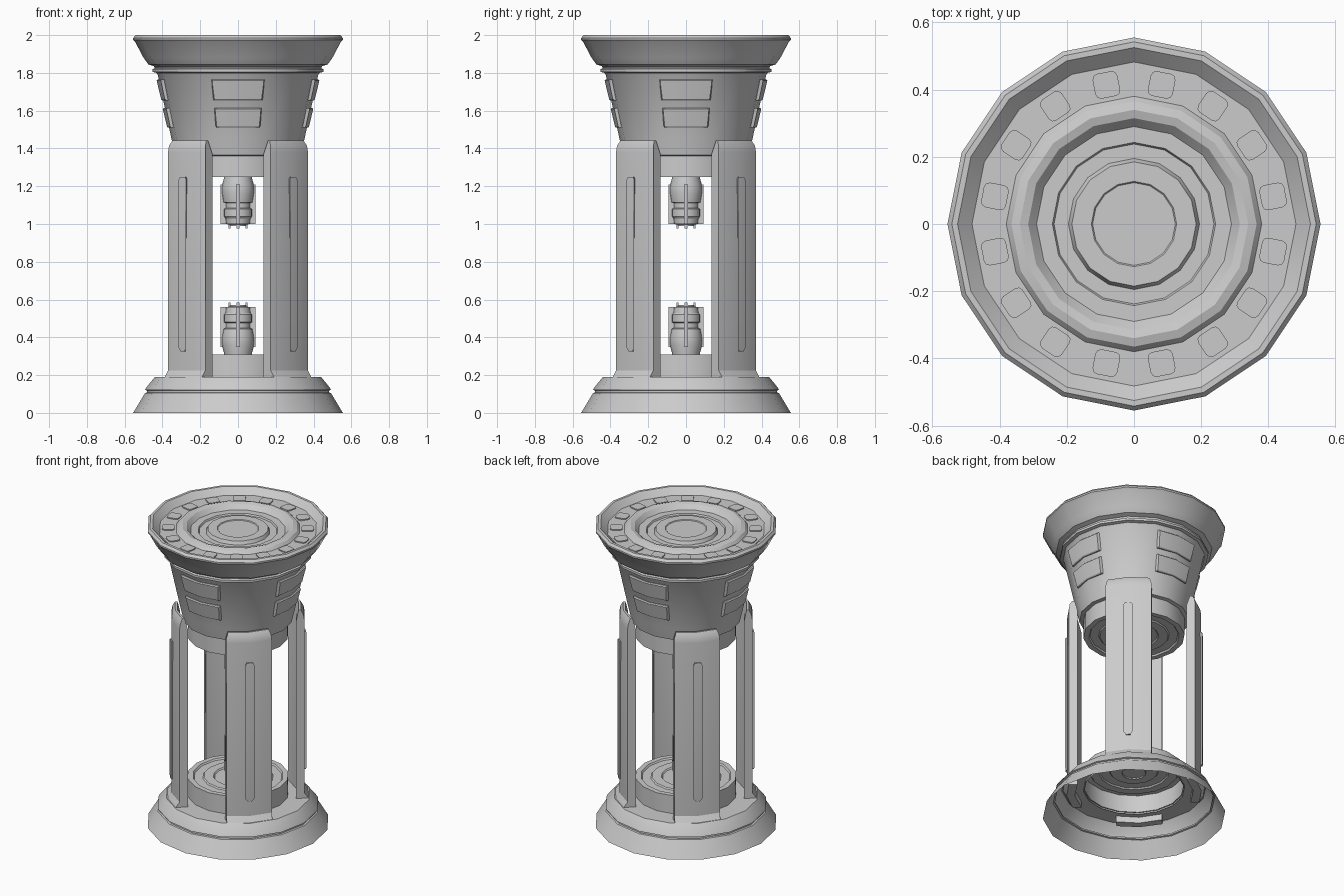
import bpy, bmesh, math
from mathutils import Matrix, Vector

if "Cube" in bpy.data.objects:
    bpy.data.objects.remove(bpy.data.objects["Cube"])

MID = 0.78  # mirror height between lower and upper emitter assemblies


def finish(name, bm, flip=False, angle=30):
    if flip:
        for v in bm.verts:
            v.co.z = 2 * MID - v.co.z
    bmesh.ops.remove_doubles(bm, verts=bm.verts, dist=1e-5)
    bmesh.ops.recalc_face_normals(bm, faces=bm.faces)
    me = bpy.data.meshes.new(name)
    bm.to_mesh(me)
    bm.free()
    ob = bpy.data.objects.new(name, me)
    bpy.context.collection.objects.link(ob)
    bpy.ops.object.select_all(action='DESELECT')
    ob.select_set(True)
    bpy.context.view_layer.objects.active = ob
    bpy.ops.object.shade_smooth_by_angle(angle=math.radians(angle))
    return ob


def lathe(name, profile, n=16, flip=False):
    """Revolve (r, z) points around z."""
    bm = bmesh.new()
    rings = []
    for r, z in profile:
        rings.append([bm.verts.new((r * math.cos(2 * math.pi * i / n),
                                    r * math.sin(2 * math.pi * i / n), z)) for i in range(n)])
    for a, b in zip(rings, rings[1:]):
        for i in range(n):
            j = (i + 1) % n
            bm.faces.new((a[i], a[j], b[j], b[i]))
    bmesh.ops.dissolve_degenerate(bm, dist=1e-5, edges=bm.edges)
    return finish(name, bm, flip)


def arc_block(name, loop, centre, n=2):
    """Sweep a closed loop of (r, z, half_width) points around z about a centre angle."""
    bm = bmesh.new()
    cols = []
    for k in range(n + 1):
        t = 2 * k / n - 1
        col = []
        for r, z, hw in loop:
            a = math.radians(centre) + t * math.asin(hw / r)
            col.append(bm.verts.new((r * math.cos(a), r * math.sin(a), z)))
        cols.append(col)
    m = len(loop)
    for a, b in zip(cols, cols[1:]):
        for i in range(m):
            j = (i + 1) % m
            bm.faces.new((a[i], a[j], b[j], b[i]))
    bm.faces.new(cols[0])
    bm.faces.new(cols[-1])
    return finish(name, bm)


def box(name, size, loc, rot=0.0, bevel=0.0, flip=False):
    bm = bmesh.new()
    bmesh.ops.create_cube(bm, size=1)
    bmesh.ops.scale(bm, vec=size, verts=bm.verts)
    if bevel:
        up = [e for e in bm.edges if abs(e.verts[0].co.z - e.verts[1].co.z) > 1e-6]
        bmesh.ops.bevel(bm, geom=up, offset=bevel, segments=2, profile=0.5, affect='EDGES')
    bmesh.ops.transform(bm, matrix=Matrix.Rotation(rot, 4, 'Z') @ Matrix.Translation(Vector(loc)),
                        verts=bm.verts)
    return finish(name, bm, flip)


# hollow stepped base
lathe("base", [(.555, 0), (.492, .105), (.482, .108), (.482, .118), (.492, .122),
               (.487, .133), (.44, .19), (.30, .19)])

# flared head with rim and recessed top
lathe("head", [(.30, 1.36), (.332, 1.365), (.352, 1.45), (.425, 1.79), (.432, 1.80),
               (.452, 1.805), (.452, 1.82), (.44, 1.825), (.445, 1.835), (.475, 1.845),
               (.50, 1.88), (.545, 1.965), (.555, 1.975), (.555, 1.985), (.542, 2.0),
               (.525, 2.0), (.482, 1.96), (.38, 1.96), (.365, 1.978), (.34, 1.985),
               (.315, 1.978), (.29, 1.95), (.243, 1.95), (.238, 1.94), (.195, 1.94),
               (.185, 1.962), (.127, 1.962), (.123, 1.957), (0, 1.957)])

# square studs around the top deck
for i in range(16):
    box(f"top_stud_{i}", (.075, .075, .02), (.422, 0, 1.957),
        math.radians(11.25 + 22.5 * i), .016)

# paired raised panels on the four sides of the head
def cone_r(z):
    return .352 + (z - 1.45) * .215

for i in range(4):
    for label, z0, z1, w0, w1 in (("upper", 1.655, 1.765, .13, .142),
                                  ("lower", 1.51, 1.615, .117, .127)):
        loop = [(cone_r(z0) - .015, z0, w0), (cone_r(z0) + .005, z0, w0),
                (cone_r(z0) + .011, z0 + .006, w0 - .005),
                (cone_r(z1) + .011, z1 - .006, w1 - .005),
                (cone_r(z1) + .005, z1, w1), (cone_r(z1) - .015, z1, w1)]
        arc_block(f"{label}_panel_{i}", loop, 90 * i)

# four diagonal pillars, each with a raised strip
for i in range(4):
    c = 45 + 90 * i
    arc_block(f"pillar_{i}", [(.36, .15, .14), (.41, .15, .14), (.432, .19, .14),
                              (.409, .225, .14), (.409, 1.38, .14), (.403, 1.415, .137),
                              (.386, 1.443, .125), (.372, 1.443, .125),
                              (.36, 1.37, .14)], c)
    arc_block(f"pillar_strip_{i}", [(.395, .325, .014), (.416, .325, .014), (.418, .345, .028),
                                    (.418, 1.235, .028), (.416, 1.25, .018),
                                    (.395, 1.25, .018)], c)

# facing emitters, the upper one mirrored from the lower one
for side, flip in (("lower", False), ("upper", True)):
    lathe(f"{side}_emitter_plate", [(.308, .18), (.308, .31), (.275, .31), (.268, .30),
                                    (.215, .30), (.208, .308), (.15, .308), (.143, .30),
                                    (0, .30)], 16, flip)
    lathe(f"{side}_emitter", [(.072, .29), (.075, .32), (.086, .36), (.086, .40), (.078, .445),
                              (.066, .45), (.066, .475), (.076, .48), (.076, .52), (.068, .53),
                              (.064, .56), (.045, .563), (.045, .57), (0, .57)], 16, flip)
    for i in range(4):
        a = math.pi / 2 * i
        box(f"{side}_emitter_rib_{i}", (.03, .022, .21), (.077, 0, .455), a, 0, flip)
        box(f"{side}_emitter_prong_{i}", (.012, .014, .05), (.045, 0, .56), a, 0, flip)
